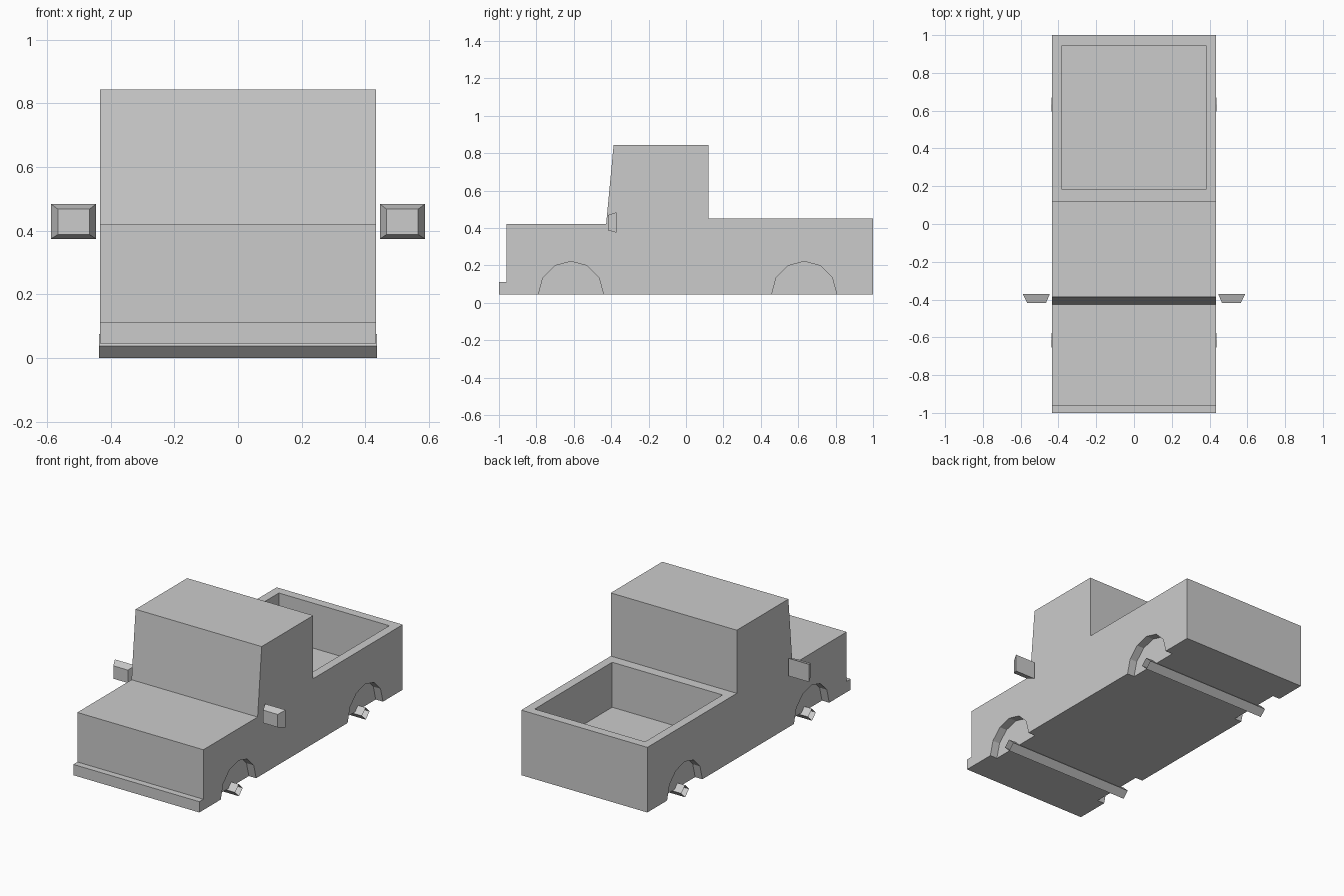
import bpy, bmesh, math

if "Cube" in bpy.data.objects:
    bpy.data.objects.remove(bpy.data.objects["Cube"])

W = 0.434          # half width of the body
FLOOR = 0.045      # underside of the body
ARCH_Y = (-0.615, 0.632)


def new_object(name, bm):
    bmesh.ops.recalc_face_normals(bm, faces=bm.faces[:])
    mesh = bpy.data.meshes.new(name)
    bm.to_mesh(mesh)
    bm.free()
    ob = bpy.data.objects.new(name, mesh)
    bpy.context.collection.objects.link(ob)
    return ob


def loft(name, rings, capped=True):
    """Skin a list of equal-length point rings."""
    bm = bmesh.new()
    vs = [[bm.verts.new(p) for p in ring] for ring in rings]
    n = len(vs[0])
    for a, b in zip(vs, vs[1:]):
        for i in range(n):
            j = (i + 1) % n
            bm.faces.new((a[i], a[j], b[j], b[i]))
    if capped:
        bm.faces.new(vs[0][::-1])
        bm.faces.new(vs[-1])
    return new_object(name, bm)


def side_prism(name, profile, x0, x1, capped=True):
    """Extrude a (y, z) profile along x."""
    return loft(name, [[(x, y, z) for y, z in profile] for x in (x0, x1)], capped)


def cut(target, cutter):
    mod = target.modifiers.new("cut", 'BOOLEAN')
    mod.operation = 'DIFFERENCE'
    mod.solver = 'EXACT'
    mod.object = cutter
    cutter.hide_render = True
    bpy.context.view_layer.objects.active = target
    bpy.ops.object.modifier_apply(modifier=mod.name)
    bpy.data.objects.remove(cutter)


# Body: bumper step, bonnet, cab and bed in one side profile
body = side_prism("truck_body", [
    (-1, FLOOR), (-1, 0.112), (-0.96, 0.112), (-0.96, 0.42), (-0.427, 0.42),
    (-0.387, 0.843), (0.12, 0.843), (0.12, 0.45), (1, 0.45), (1, FLOOR)], -W, W)

# Open cargo bed
bed = [(0.183, 0.17), (0.183, 0.6), (0.945, 0.6), (0.945, 0.17)]
cut(body, side_prism("bed_cutter", bed, -0.38, 0.38))

# Wheel arches: shallow faceted pockets on both sides
for cy in ARCH_Y:
    arc = [(cy + 0.173 * math.cos(math.radians(a)),
            0.048 + 0.173 * math.sin(math.radians(a))) for a in range(0, 181, 30)]
    arc += [(cy - 0.173, -0.1), (cy + 0.173, -0.1)]
    for s in (-1, 1):
        cut(body, side_prism("arch_cutter", arc, s * (W - 0.05), s * (W + 0.1)))

# Axles: open four-sided tubes
for label, cy in zip(("front", "rear"), ARCH_Y):
    r = 0.0375
    side_prism(label + "_axle", [(cy + r, r), (cy, 2 * r), (cy - r, r), (cy, 0)],
               -0.437, 0.437, capped=False)

# Side mirrors: small tapered blocks
for label, s in (("left", -1), ("right", 1)):
    rings = []
    for y, x0, x1, z0, z1 in ((-0.418, 0.466, 0.566, 0.388, 0.468),
                              (-0.371, 0.446, 0.588, 0.374, 0.484)):
        rings.append([(s * x0, y, z0), (s * x1, y, z0), (s * x1, y, z1), (s * x0, y, z1)])
    loft(label + "_mirror", rings)
